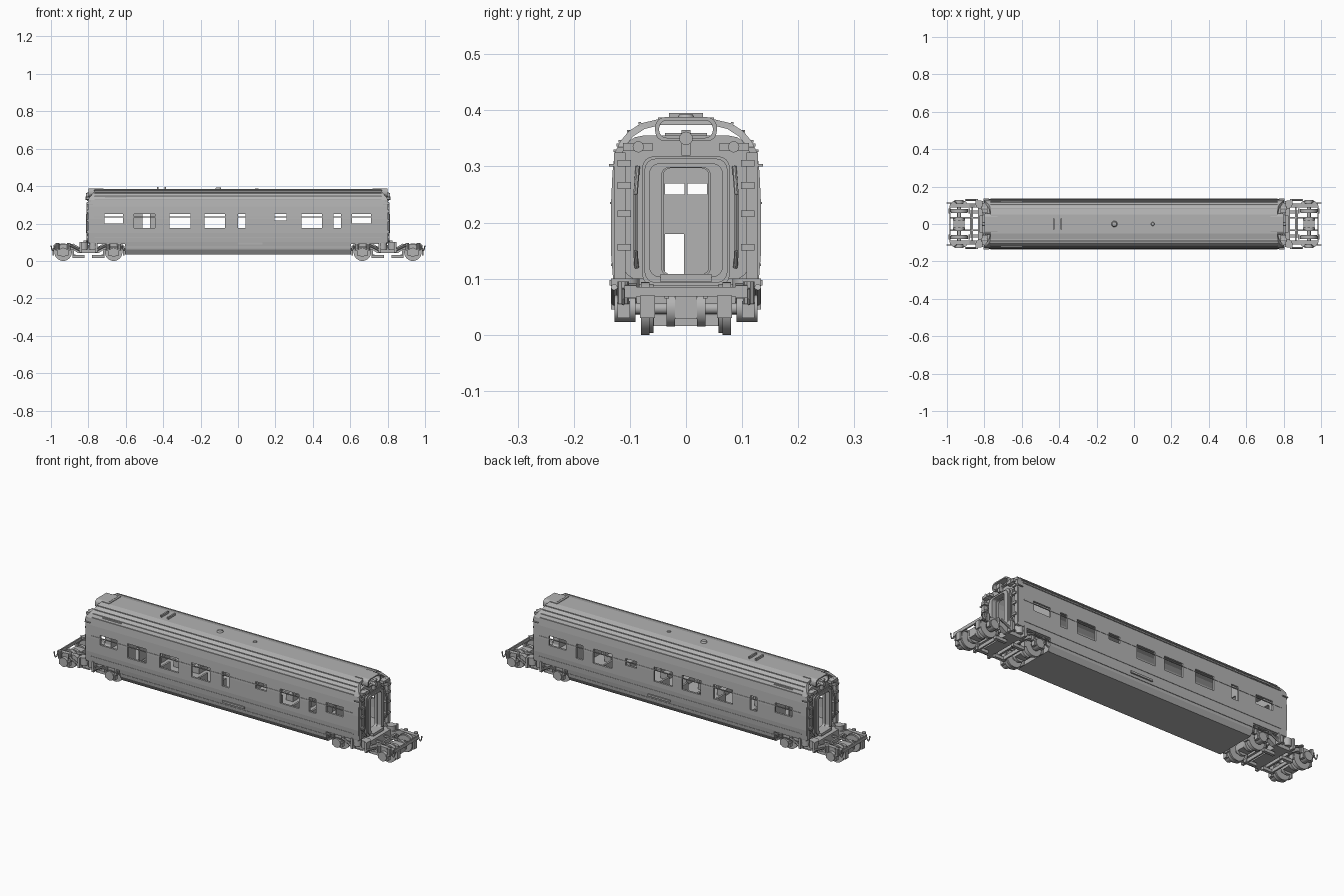
import bpy, bmesh, math
from mathutils import Matrix, Vector

if "Cube" in bpy.data.objects:
    bpy.data.objects.remove(bpy.data.objects["Cube"])

grey = bpy.data.materials.new("plain_grey")
grey.use_nodes = True
grey.diffuse_color = (0.45, 0.45, 0.45, 1)
grey.node_tree.nodes["Principled BSDF"].inputs["Base Color"].default_value = grey.diffuse_color


# --- helpers ---
def box(bm, x, y, z):
    size = [b - a for a, b in (x, y, z)]
    mid = [(a + b) / 2 for a, b in (x, y, z)]
    bmesh.ops.create_cube(bm, size=1, matrix=Matrix.Translation(mid) @ Matrix.Diagonal((*size, 1)))


def cyl(bm, p, q, r, r2=None, n=16):
    p, q = Vector(p), Vector(q)
    d = q - p
    m = Matrix.Translation((p + q) / 2) @ d.to_track_quat("Z", "Y").to_matrix().to_4x4()
    bmesh.ops.create_cone(bm, cap_ends=True, segments=n, radius1=r, radius2=r2 or r,
                          depth=d.length, matrix=m)


def pipe(bm, pts, r):
    for a, b in zip(pts, pts[1:]):
        cyl(bm, a, b, r, n=8)


def prism(bm, pts, place):
    """Extrude a closed outline; place(u, v, end) gives the position."""
    rings = [[bm.verts.new(place(u, v, e)) for u, v in pts] for e in (0, 1)]
    bm.faces.new(rings[0])
    bm.faces.new(rings[1][::-1])
    for i in range(len(pts)):
        j = (i + 1) % len(pts)
        bm.faces.new((rings[0][i], rings[1][i], rings[1][j], rings[0][j]))


def ring_tube(bm, outer, inner, x0, x1):
    """Hollow section along x between two matching outlines."""
    loops = [[bm.verts.new((x, y, z)) for y, z in o]
             for x, o in ((x0, outer), (x1, outer), (x1, inner), (x0, inner))]
    for k in range(4):
        a, b = loops[k], loops[(k + 1) % 4]
        for i in range(len(a)):
            j = (i + 1) % len(a)
            bm.faces.new((a[i], a[j], b[j], b[i]))


def round_rect(w, z0, z1, r, n=4):
    pts = []
    for k, (sy, z) in enumerate(((1, z1 - r), (-1, z1 - r), (-1, z0 + r), (1, z0 + r))):
        for i in range(n + 1):
            a = math.pi / 2 * (k + i / n)
            pts.append((sy * (w - r) + r * math.cos(a), z + r * math.sin(a)))
    return pts


def finish(name, bm, mirror="", at=0):
    bmesh.ops.recalc_face_normals(bm, faces=bm.faces)
    me = bpy.data.meshes.new(name)
    bm.to_mesh(me)
    bm.free()
    me.materials.append(grey)
    ob = bpy.data.objects.new(name, me)
    ob.location.x = at
    bpy.context.collection.objects.link(ob)
    if mirror:
        mod = ob.modifiers.new("mirror", "MIRROR")
        mod.use_axis = ["X" in mirror, "Y" in mirror, False]
        mod.use_mirror_merge = False
    return ob


def cut(ob, cutter):
    mod = ob.modifiers.new("cut", "BOOLEAN")
    mod.object, mod.solver, mod.operation = cutter, "EXACT", "DIFFERENCE"
    dg = bpy.context.evaluated_depsgraph_get()
    me = bpy.data.meshes.new_from_object(ob.evaluated_get(dg))
    ob.modifiers.clear()
    ob.data = me
    bpy.data.objects.remove(cutter)


# --- body shell: hollow tube with rounded roof ---
half = [(.108, .035), (.124, .06), (.13, .10), (.134, .15), (.134, .225), (.131, .29),
        (.127, .325), (.117, .345), (.102, .363), (.08, .377), (.05, .384)]
outer = half + [(-y, z) for y, z in reversed(half)]
inner = [(y * .92, .21 + (z - .21) * .94) for y, z in outer]
bm = bmesh.new()
ring_tube(bm, outer, inner, -.8, .8)
shell = finish("body_shell", bm)

# window, bogie-clearance and roof-end cutters
front = [(-.665, .1), (-.5, .11), (-.31, .11), (-.125, .11), (.02, .04), (.228, .065),
         (.395, .11), (.53, .04), (.66, .1)]
back = [(-.665, .1), (-.49, .04), (-.31, .11), (-.125, .11), (.04, .11), (.228, .065),
        (.395, .11), (.53, .04), (.66, .1)]
bm = bmesh.new()
for side, wins in ((-1, front), (1, back)):
    for x, w in wins:
        low = .215 if w == .065 else .2 if w == .1 else .175
        box(bm, (x - w / 2, x + w / 2), sorted((side * .1, side * .16)), (low, .25))
for s in (-1, 1):
    box(bm, sorted((s * .605, s * .9)), (-.2, .2), (0, .095))
    prism(bm, [(.83, .33), (.797, .335), (.77, .37), (.765, .4), (.83, .4)],
          lambda u, v, e: (s * u, .3 * e - .15, v))
bmesh.ops.recalc_face_normals(bm, faces=bm.faces)
cut(shell, finish("opening_cutter", bm))

# --- floor, underframe ends ---
bm = bmesh.new()
box(bm, (-.79, .79), (-.124, .124), (.09, .1))
for s in (-1, 1):
    box(bm, sorted((s * .595, s * .605)), (-.11, .11), (.037, .095))
finish("floor", bm)

# --- raised strips along the sides and roof shoulders ---
bm = bmesh.new()
for y, z in ((.127, .075), (.132, .125), (.1335, .235), (.127, .328), (.118, .345), (.103, .363), (.083, .377)):
    box(bm, (-.768, .768), (y - .003, y + .002), (z - .002, z + .002))
box(bm, (-.71, -.6), (.118, .124), (.336, .341))
box(bm, (.0, .13), (.128, .136), (.088, .098))
finish("side_strips", bm, "Y")

# --- roof fittings ---
bm = bmesh.new()
for x in (-.43, -.39):
    box(bm, (x - .004, x + .004), (-.03, .03), (.382, .395))
cyl(bm, (-.105, 0, .38), (-.105, 0, .393), .018, .012)
cyl(bm, (.1, 0, .38), (.1, 0, .388), .012, .008)
finish("roof_fittings", bm)
bm = bmesh.new()
ring_tube(bm, [(y, z) for y, z in round_rect(.055, .345, .388, .018)],
          [(y, z) for y, z in round_rect(.048, .351, .382, .014)], .73, .80)
box(bm, (.72, .765), (-.05, .05), (.38, .387))
finish("roof_end_hatch", bm, "X")

# --- end walls with doorway ---
bm = bmesh.new()
for x, w, z0, z1, r in ((.772, .116, .095, .355, .04), ):
    ring_tube(bm, round_rect(w, z0, z1, r), round_rect(.04, .108, .297, .012), x, .787)
finish("end_wall", bm, "X")

# --- gangway: stacked bellows frames ---
bm = bmesh.new()
for i, (w, x) in enumerate(((.078, .787), (.07, .793), (.074, .799), (.066, .805))):
    ring_tube(bm, round_rect(w, .185 - w * 1.25, .24 + w, .02),
              round_rect(.043, .106, .298, .012), x, x + .006)
box(bm, (.787, .825), (-.045, .045), (.094, .108))
finish("gangway", bm, "X")

# --- end fittings: corner posts, cables and buffers ---
bm = bmesh.new()
box(bm, (.787, .803), (.108, .128), (.1, .325))
for z in (.15, .21, .26, .3):
    box(bm, (.785, .81), (.098, .122), (z, z + .012))
pipe(bm, [(.79, .088, .12), (.808, .09, .15), (.808, .09, .25), (.79, .086, .3)], .004)
box(bm, (.775, .812), (.06, .112), (.328, .342))
cyl(bm, (.78, .085, .335), (.815, .085, .335), .01)
box(bm, (.775, .805), (.1, .137), (.3, .304))
finish("end_fittings", bm, "XY")
bm = bmesh.new()
box(bm, (.775, .808), (-.008, .008), (.32, .365))
cyl(bm, (.78, 0, .35), (.812, 0, .35), .012)
finish("end_lamp", bm, "X")

# --- interior: partitions and low seats ---
bm = bmesh.new()
for y, z in (((-.12, -.037), (.1, .33)), ((.037, .12), (.1, .33)), ((-.037, .037), (.27, .36)),
             ((-.037, .037), (.18, .25)), ((-.004, .037), (.1, .18)), ((-.003, .003), (.25, .27))):
    box(bm, (.575, .58), y, z)
finish("partition", bm, "X")
bm = bmesh.new()
for i in range(10):
    x = -.5 + i * .11
    box(bm, (x - .02, x + .02), (.045, .115), (.1, .13))
    box(bm, (x + .015, x + .025), (.045, .115), (.13, .172))
finish("seats", bm, "Y")

# --- shared bogies under each end ---
frame = [(0, .042), (.055, .042), (.085, .062), (.185, .066), (.185, .088),
         (.08, .092), (.05, .075), (0, .075)]
hub = .135
for side, at in (("right", -.8), ("left", .8)):
    bm = bmesh.new()
    for y, r in ((.055, .044), (.062, .047)):
        cyl(bm, (hub, y + .003, .047), (hub, y + .018, .047), r, n=28)
    cyl(bm, (hub, 0, .047), (hub, .115, .047), .01)
    cyl(bm, (hub, .02, .047), (hub, .035, .047), .032, n=20)
    finish(side + "_wheelset", bm, "XY", at)

    bm = bmesh.new()
    prism(bm, frame, lambda u, v, e: (u, .088 + .022 * e, v))
    box(bm, (0, .035), (0, .1), (.042, .085))
    box(bm, (.06, .07), (0, .09), (.05, .07))
    box(bm, (.18, .187), (0, .1), (.068, .085))
    box(bm, (.03, .18), (.03, .038), (.065, .075))
    finish(side + "_bogie_frame", bm, "XY", at)

    bm = bmesh.new()
    cyl(bm, (hub, .09, .047), (hub, .127, .047), .024)
    box(bm, (hub - .03, hub + .03), (.1, .122), (.03, .06))
    for u in (.105, .165):
        cyl(bm, (u, .112, .055), (u, .112, .095), .01, n=10)
    cyl(bm, (.025, .105, .06), (.025, .105, .1), .022)
    pipe(bm, [(.04, .128, .055), (.1, .128, .085)], .006)
    box(bm, (.035, .048), (.11, .134), (.045, .1))
    for u in (hub - .053, hub + .053):
        box(bm, (u - .004, u + .004), (.055, .082), (.03, .07))
    finish(side + "_axleboxes_and_springs", bm, "XY", at)

    # brake bars, rail guards and end hooks
    bm = bmesh.new()
    box(bm, (.02, .085), (.057, .073), (.016, .032))
    box(bm, (.07, .078), (0, .06), (.016, .034))
    box(bm, (.105, .165), (0, .02), (.028, .07))
    pipe(bm, [(.15, .112, .086), (.178, .112, .08), (.184, .112, .06), (.192, .112, .055),
              (.197, .112, .065), (.199, .112, .082)], .003)
    finish(side + "_brakes_and_hooks", bm, "XY", at)

for ob in bpy.data.objects:
    if ob.name.endswith(("wheelset", "springs", "roof_fittings", "hooks")):
        bpy.ops.object.select_all(action="DESELECT")
        ob.select_set(True)
        bpy.context.view_layer.objects.active = ob
        bpy.ops.object.shade_smooth_by_angle(angle=math.radians(35))
